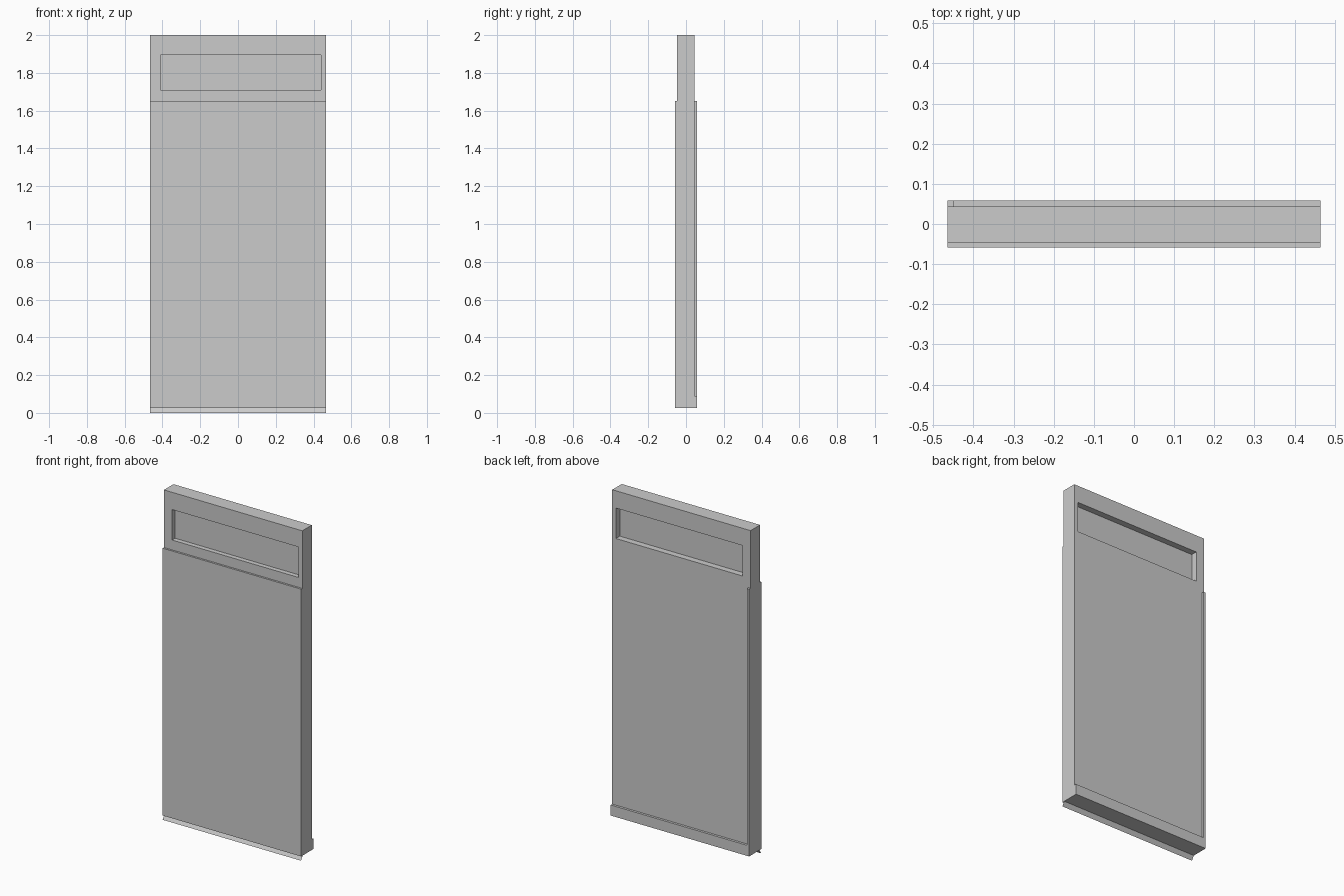
import bpy
import bmesh

if "Cube" in bpy.data.objects:
    bpy.data.objects.remove(bpy.data.objects["Cube"], do_unlink=True)

grey = bpy.data.materials.new("door_grey")
grey.use_nodes = True
GREY = (0.6, 0.6, 0.6, 1.0)
grey.diffuse_color = GREY
grey.node_tree.nodes["Principled BSDF"].inputs["Base Color"].default_value = GREY


def add_object(name, bm):
    mesh = bpy.data.meshes.new(name)
    bm.to_mesh(mesh)
    bm.free()
    mesh.materials.append(grey)
    obj = bpy.data.objects.new(name, mesh)
    bpy.context.collection.objects.link(obj)
    return obj


def box(name, xs, ys, zs):
    """Axis-aligned box between pairs of limits."""
    bm = bmesh.new()
    bmesh.ops.create_cube(bm, size=1)
    for v in bm.verts:
        v.co = [lim[0] if c < 0 else lim[1] for c, lim in zip(v.co, (xs, ys, zs))]
    return add_object(name, bm)


HALF = 0.465            # half width
FRONT, BACK = -0.047, 0.044   # faces of the core slab
OUT = 0.0585            # outermost depth of the cladding
BASE = 0.026            # underside of the slab
SPLIT = 1.65            # top of the cladding
WIDTH = (-HALF, HALF)
WIN_X, WIN_Z = (-0.41, 0.44), (1.71, 1.895)

# Core slab with a window opening cut through it
slab = box("door_slab", WIDTH, (FRONT, BACK), (BASE, 2.0))
cutter = box("window_cutter", WIN_X, (-0.2, 0.2), WIN_Z)
cutter.hide_render = True
cutter.hide_viewport = True
cutter.display_type = 'WIRE'
cut = slab.modifiers.new("window", 'BOOLEAN')
cut.operation = 'DIFFERENCE'
cut.solver = 'EXACT'
cut.object = cutter

# Recessed pane inside the opening
box("window_pane", WIN_X, (-0.018, 0.006), WIN_Z)

# Front cladding, rear kick plate and rear edge strip
box("front_panel", WIDTH, (-OUT, FRONT), (BASE, SPLIT))
box("kick_plate", WIDTH, (BACK, OUT), (BASE, 0.09))
box("edge_strip", (-HALF, -0.45), (BACK, OUT), (0.09, SPLIT))

# Slanted weather seal under the front edge
bm = bmesh.new()
corners = [(-HALF, -OUT, 0), (HALF, -OUT, 0), (HALF, -0.043, BASE), (-HALF, -0.043, BASE)]
bm.faces.new([bm.verts.new(c) for c in corners])
add_object("bottom_seal", bm)
